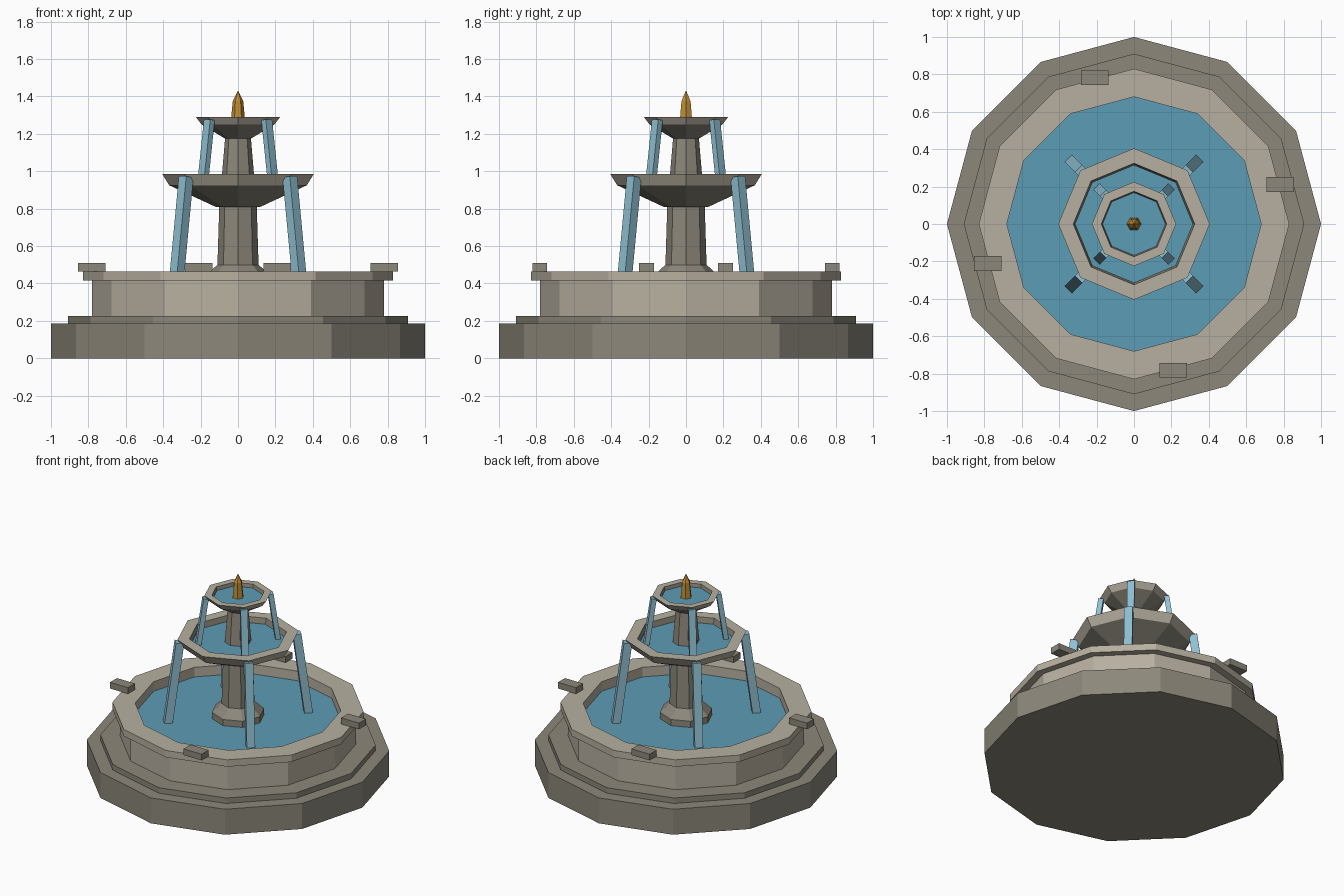
import bpy, bmesh
from math import sin, cos, pi, radians
from mathutils import Vector, Matrix

cube = bpy.data.objects.get("Cube")
if cube:
    bpy.data.objects.remove(cube, do_unlink=True)


def srgb(c):
    return c / 12.92 if c <= 0.04045 else ((c + 0.055) / 1.055) ** 2.4


def material(name, *rgb):
    color = [srgb(c) for c in rgb] + [1.0]
    m = bpy.data.materials.new(name)
    m.use_nodes = True
    m.diffuse_color = color
    m.node_tree.nodes["Principled BSDF"].inputs["Base Color"].default_value = color
    return m


LIGHT = material("light stone", 0.72, 0.69, 0.63)
DARK = material("dark stone", 0.55, 0.53, 0.48)
WATER = material("pool water", 0.36, 0.61, 0.71)
FALL = material("falling water", 0.56, 0.75, 0.82)
GOLD = material("gold", 0.75, 0.55, 0.20)


def finish(name, bm, mats):
    bmesh.ops.recalc_face_normals(bm, faces=bm.faces)
    mesh = bpy.data.meshes.new(name)
    bm.to_mesh(mesh)
    bm.free()
    for m in mats:
        mesh.materials.append(m)
    ob = bpy.data.objects.new(name, mesh)
    bpy.context.scene.collection.objects.link(ob)
    return ob


def lathe(name, sides, profile, mats, light_bands=()):
    """Turn an (r, z) profile into a closed faceted solid; listed bands use the second material."""
    bm = bmesh.new()
    rings = [[bm.verts.new((r * cos(2 * pi * i / sides), r * sin(2 * pi * i / sides), z))
              for i in range(sides)] for r, z in profile]
    bm.faces.new(rings[0])
    bm.faces.new(rings[-1])
    for k in range(len(rings) - 1):
        a, b = rings[k], rings[k + 1]
        for i in range(sides):
            j = (i + 1) % sides
            f = bm.faces.new((a[i], a[j], b[j], b[i]))
            f.material_index = int(k in light_bands)
    return finish(name, bm, mats)


def box(name, size, matrix, mat):
    bm = bmesh.new()
    bmesh.ops.create_cube(bm, size=1)
    bmesh.ops.scale(bm, vec=size, verts=bm.verts)
    bm.transform(matrix)
    return finish(name, bm, [mat])


# Stepped plinth and main basin
lathe("plinth", 12, [(1, 0), (1, 0.185), (0.91, 0.185), (0.91, 0.225)], [DARK])
lathe("basin", 12, [(0.78, 0.225), (0.78, 0.415), (0.83, 0.415), (0.83, 0.465),
                    (0.68, 0.465), (0.68, 0.36)], [LIGHT])
lathe("basin_water", 12, [(0.68, 0.36), (0.68, 0.395)], [WATER])

# Columns
lathe("lower_column", 8, [(0.175, 0.37), (0.175, 0.44), (0.11, 0.5), (0.1, 0.82)], [DARK])
lathe("upper_column", 8, [(0.09, 0.93), (0.068, 1.19)], [DARK])

# Bowls with pale rims, and their water
lathe("middle_bowl", 8, [(0.12, 0.81), (0.368, 0.925), (0.405, 0.985), (0.325, 0.985),
                         (0.312, 0.93)], [DARK, LIGHT], (1, 2))
lathe("middle_water", 8, [(0.312, 0.93), (0.315, 0.945)], [WATER])
lathe("top_bowl", 8, [(0.07, 1.175), (0.195, 1.25), (0.225, 1.29), (0.175, 1.29),
                      (0.166, 1.25)], [DARK, LIGHT], (1, 2))
lathe("top_water", 8, [(0.166, 1.25), (0.168, 1.265)], [WATER])

# Finial
lathe("finial", 6, [(0.039, 1.26), (0.028, 1.375), (0.001, 1.43)], [GOLD])


# Sloping streams on the four diagonals
def streams(name, r_top, z_top, r_low, z_low, width, depth):
    for q in range(4):
        turn = Matrix.Rotation(radians(45 + 90 * q), 4, 'Z')
        top, low = Vector((r_top, 0, z_top)), Vector((r_low, 0, z_low))
        tilt = Vector((0, 0, 1)).rotation_difference(top - low).to_matrix().to_4x4()
        place = turn @ Matrix.Translation((top + low) / 2) @ tilt
        box(f"{name}_{q + 1}", (depth, width, (top - low).length), place, FALL)


streams("lower_stream", 0.392, 0.97, 0.47, 0.385, 0.056, 0.055)
streams("upper_stream", 0.217, 1.275, 0.266, 0.94, 0.048, 0.034)

# Loose bricks resting on the rim
for n, (x, y) in enumerate([(-0.21, 0.782), (0.782, 0.21), (0.21, -0.782), (-0.782, -0.21)]):
    box(f"rim_brick_{n + 1}", (0.145, 0.08, 0.045), Matrix.Translation((x, y, 0.4875)), DARK)
